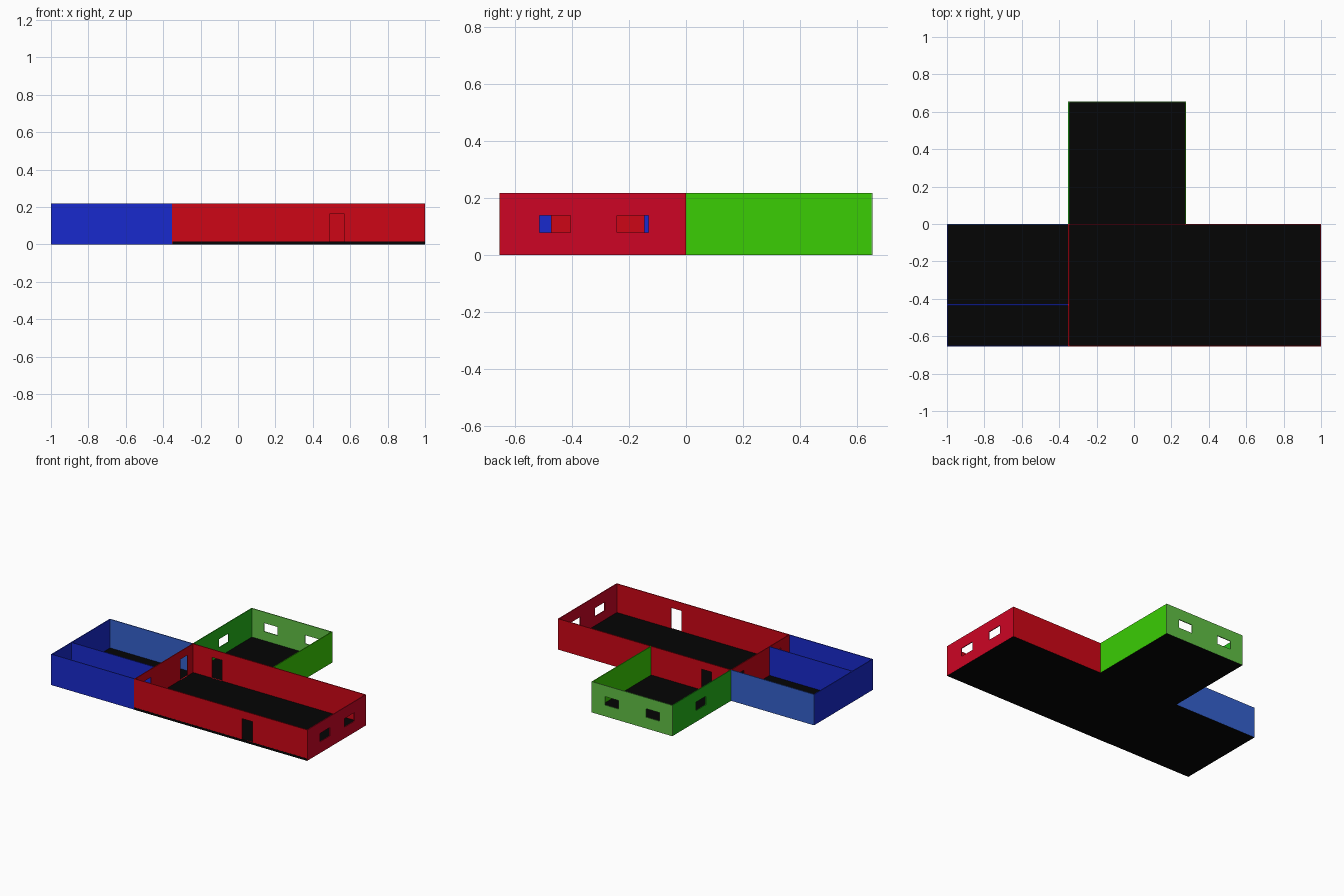
import bpy, bmesh

if "Cube" in bpy.data.objects:
    bpy.data.objects.remove(bpy.data.objects["Cube"])

T, H = 0.006, 0.218          # wall thickness, wall height
FLOOR = 0.016                # floor slab height
X0, XM, XG, X1 = -1.0, -0.352, 0.278, 1.0
Y0, Y1 = -0.655, 0.655


def material(name, rgb):
    m = bpy.data.materials.new(name)
    m.diffuse_color = (*[c ** 2.2 for c in rgb], 1)
    m.use_nodes = True
    m.node_tree.nodes["Principled BSDF"].inputs["Base Color"].default_value = m.diffuse_color
    return m


RED = material("red", (0.80, 0.055, 0.11))
RED_SIDE = material("crimson", (0.80, 0.05, 0.16))
BLUE = material("blue", (0.12, 0.18, 0.80))
BLUE_BACK = material("light_blue", (0.22, 0.38, 0.80))
GREEN = material("green", (0.24, 0.80, 0.05))
GREEN_LEFT = material("deep_green", (0.16, 0.72, 0.13))
GREEN_BACK = material("pale_green", (0.38, 0.75, 0.28))
BLACK = material("black", (0.05, 0.05, 0.05))


def finish(bm, name, mat):
    bmesh.ops.recalc_face_normals(bm, faces=bm.faces)
    me = bpy.data.meshes.new(name)
    bm.to_mesh(me)
    bm.free()
    me.materials.append(mat)
    ob = bpy.data.objects.new(name, me)
    bpy.context.collection.objects.link(ob)


def door(a, b):
    return (a, b, FLOOR, 0.162)


def window(a, b):
    return (a, b, 0.08, 0.14)


def wall(name, axis, a, b, pos, mat, holes=()):
    """Panel running a..b along axis, occupying pos..pos+T across it."""
    us = sorted({a, b, *[u for h in holes for u in h[:2]]})
    zs = sorted({0.001, H, *[z for h in holes for z in h[2:]]})

    def point(u, z):
        return (u, pos, z) if axis == "x" else (pos, u, z)

    bm = bmesh.new()
    grid = {(u, z): bm.verts.new(point(u, z)) for u in us for z in zs}
    for u, u2 in zip(us, us[1:]):
        for z, z2 in zip(zs, zs[1:]):
            cu, cz = (u + u2) / 2, (z + z2) / 2
            if any(h[0] < cu < h[1] and h[2] < cz < h[3] for h in holes):
                continue
            bm.faces.new([grid[k] for k in ((u, z), (u2, z), (u2, z2), (u, z2))])
    out = bmesh.ops.extrude_face_region(bm, geom=bm.faces[:], use_keep_orig=True)
    vs = [g for g in out["geom"] if isinstance(g, bmesh.types.BMVert)]
    bmesh.ops.translate(bm, verts=vs, vec=(0, T, 0) if axis == "x" else (T, 0, 0))
    finish(bm, name, mat)


def floor(name, x0, x1, y0, y1):
    bm = bmesh.new()
    bmesh.ops.create_cube(bm, size=1)
    for v in bm.verts:
        v.co = (x1 if v.co.x > 0 else x0, y1 if v.co.y > 0 else y0,
                FLOOR if v.co.z > 0 else 0)
    finish(bm, name, BLACK)


# Floors (the main one shows slightly under the front wall)
floor("main_floor", XM + 0.001, X1 - 0.001, Y0 - 0.0008, -0.001)
floor("left_floor", X0 + 0.001, XM + 0.001, Y0 + 0.001, -0.001)
floor("back_floor", XM + 0.001, XG - 0.001, -0.001, Y1 - 0.001)

# Main red room
wall("main_front_wall", "x", XM, X1, Y0, RED, [door(0.49, 0.57)])
wall("main_back_wall", "x", XM, X1, -T, RED, [door(-0.2, -0.12)])
wall("main_right_wall", "y", Y0 + T, -T, X1 - T, RED_SIDE,
     [window(-0.515, -0.405), window(-0.242, -0.132)])
wall("main_left_wall", "y", Y0 + T, -T, XM, RED,
     [door(-0.555, -0.475), door(-0.145, -0.068)])

# Blue wing with a lengthwise partition
wall("left_wing_front_wall", "x", X0, XM, Y0, BLUE)
wall("left_wing_back_wall", "x", X0, XM, -T, BLUE_BACK)
wall("left_wing_end_wall", "y", Y0 + T, -T, X0, BLUE)
wall("left_wing_partition", "x", X0 + T, XM, -0.435, BLUE)

# Green back room
wall("back_room_left_wall", "y", 0, Y1 - T, XM, GREEN_LEFT, [window(0.28, 0.39)])
wall("back_room_right_wall", "y", 0, Y1 - T, XG - T, GREEN)
wall("back_room_end_wall", "x", XM, XG, Y1 - T, GREEN_BACK,
     [window(-0.25, -0.145), window(0.067, 0.175)])
